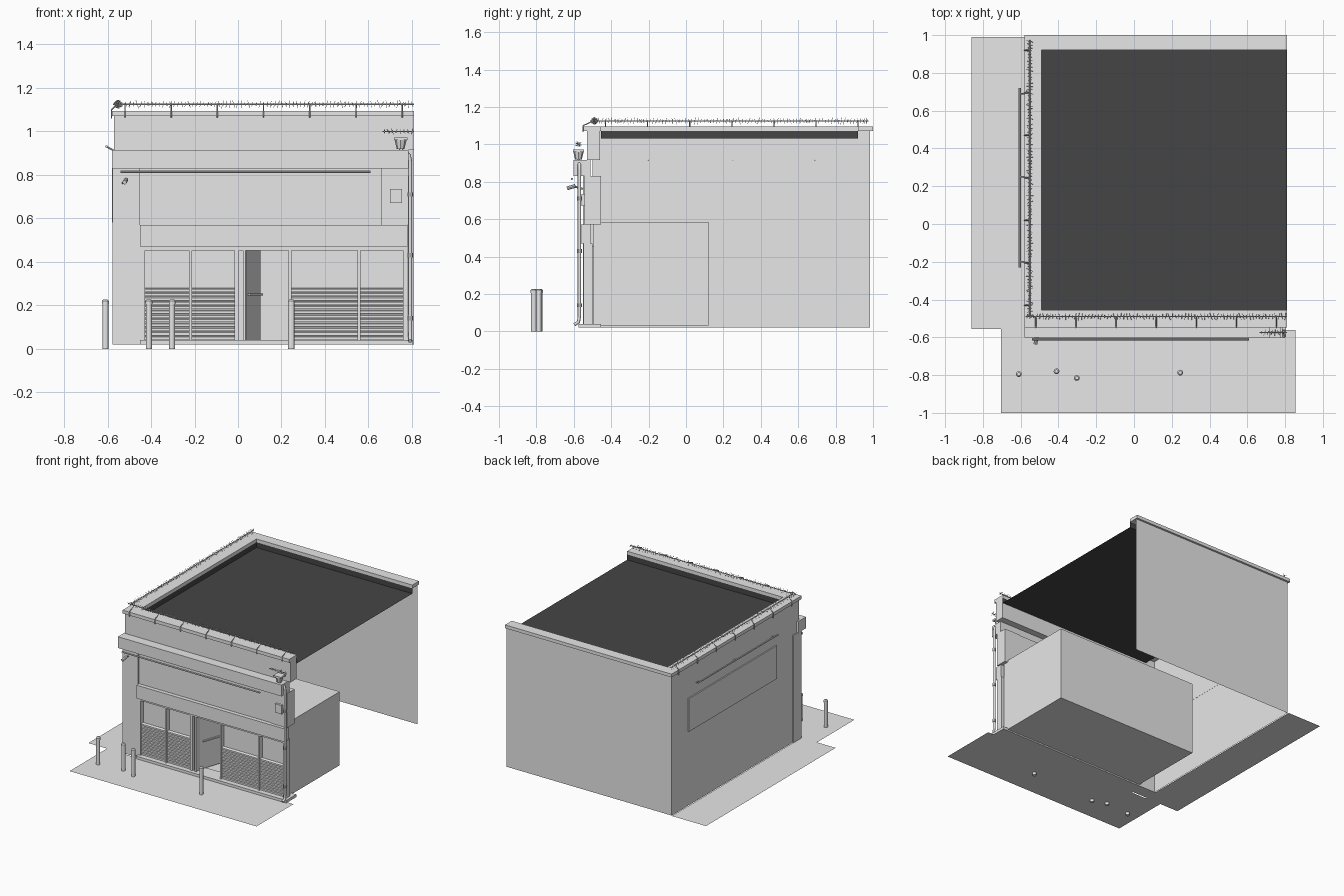
import bpy, bmesh, math, random
from mathutils import Vector

if "Cube" in bpy.data.objects:
    bpy.data.objects.remove(bpy.data.objects["Cube"])

random.seed(4)


def material(name, v):
    m = bpy.data.materials.new(name)
    m.diffuse_color = (v, v, v, 1)
    m.use_nodes = True
    m.node_tree.nodes["Principled BSDF"].inputs["Base Color"].default_value = m.diffuse_color
    return m


GREY = material("plain_grey", 0.8)
DARK = material("roof_felt_dark", 0.06)


def finish(name, bm, mat=GREY):
    me = bpy.data.meshes.new(name)
    bm.to_mesh(me)
    bm.free()
    me.materials.append(mat)
    ob = bpy.data.objects.new(name, me)
    bpy.context.scene.collection.objects.link(ob)
    return ob


def add_box(bm, x0, x1, y0, y1, z0, z1):
    vs = bmesh.ops.create_cube(bm, size=1)["verts"]
    for v in vs:
        v.co = Vector(((x0 + x1) / 2 + v.co.x * (x1 - x0),
                       (y0 + y1) / 2 + v.co.y * (y1 - y0),
                       (z0 + z1) / 2 + v.co.z * (z1 - z0)))


def boxes(name, *dims):
    bm = bmesh.new()
    for d in dims:
        add_box(bm, *d)
    return finish(name, bm)


def sheets(name, polys, mat=GREY):
    bm = bmesh.new()
    for p in polys:
        bm.faces.new([bm.verts.new(c) for c in p])
    return finish(name, bm, mat)


def add_rod(bm, a, b, r, sides=6, r2=None, caps=True):
    a, b = Vector(a), Vector(b)
    vs = bmesh.ops.create_cone(bm, cap_ends=caps, segments=sides, radius1=r,
                               radius2=r if r2 is None else r2,
                               depth=(b - a).length)["verts"]
    rot = (b - a).to_track_quat('Z', 'Y').to_matrix()
    for v in vs:
        v.co = rot @ v.co + (a + b) / 2


def rods(name, *items):
    bm = bmesh.new()
    for it in items:
        add_rod(bm, *it)
    return finish(name, bm)


def pipe(name, pts, r):
    cu = bpy.data.curves.new(name, 'CURVE')
    cu.dimensions = '3D'
    cu.bevel_depth = r
    cu.bevel_resolution = 2
    cu.use_fill_caps = True
    sp = cu.splines.new('POLY')
    sp.points.add(len(pts) - 1)
    for p, c in zip(sp.points, pts):
        p.co = (*c, 1)
    cu.materials.append(GREY)
    ob = bpy.data.objects.new(name, cu)
    bpy.context.scene.collection.objects.link(ob)


# pavement, an L around the front and left side
G = 0.02
sheets("pavement", [[(x, y, G) for x, y in (
    (-.705, -1), (.855, -1), (.855, -.56), (-.575, -.56),
    (-.575, .99), (-.86, .99), (-.86, -.555), (-.705, -.555))]])

# outer walls; right side stays open
sheets("left_and_back_walls", [
    [(-.57, .985, G), (-.57, -.5, G), (-.57, -.5, 1.075), (-.57, .985, 1.075)],
    [(.81, .985, G), (-.57, .985, G), (-.57, .985, 1.075), (.81, .985, 1.075)]])

# sunken roof with its upstand
R, T = 1.03, 1.07
a, b, c, d = (-.49, -.455), (-.49, .92), (.81, .92), (.81, -.455)
up = lambda p, q: [(*p, R), (*q, R), (*q, T), (*p, T)]
sheets("roof", [[(*p, R) for p in (a, d, c, b)], up(b, a), up(c, b), up(a, d)], DARK)

# parapet wall and coping
boxes("front_parapet", (-.57, .81, -.53, -.46, .915, 1.07))
boxes("coping", (-.58, .81, -.548, -.455, 1.07, 1.095),
      (-.58, -.49, -.455, .92, 1.07, 1.095),
      (-.58, .81, .92, 1.0, 1.07, 1.095))

# facade masonry and bands
boxes("left_pilaster", (-.578, -.45, -.55, -.455, G, .83))
boxes("upper_wall", (-.45, .66, -.535, -.46, .57, .83),
      (.66, .79, -.542, -.455, .57, .83))
boxes("fascia_sign", (-.58, .785, -.602, -.51, .83, .915))
boxes("lower_band", (-.45, .78, -.565, -.51, .47, .57))
boxes("door_sill", (-.45, .805, -.575, -.455, G, .04))
rods("sign_light_tube", ((-.54, -.61, .815), (.61, -.61, .815), .006, 8))

# shop interior, open to the front
x0, x1, y0, y1, z0, z1 = -.43, .765, -.495, .12, .03, .585
sheets("shop_room", [
    [(x0, y0, z0), (x1, y0, z0), (x1, y1, z0), (x0, y1, z0)],
    [(x0, y0, z1), (x1, y0, z1), (x1, y1, z1), (x0, y1, z1)],
    [(x0, y0, z0), (x0, y1, z0), (x0, y1, z1), (x0, y0, z1)],
    [(x1, y0, z0), (x1, y1, z0), (x1, y1, z1), (x1, y0, z1)],
    [(x0, y1, z0), (x1, y1, z0), (x1, y1, z1), (x0, y1, z1)]])

# shopfront frame, glazing and slatted lower panels
posts = [(-.45, -.428), (-.225, -.212), (-.015, .005), (.022, .035),
         (.232, .245), (.55, .563), (.76, .785)]
boxes("shopfront_frame", *[(p, q, -.548, -.5, .04, .47) for p, q in posts],
      (-.45, .785, -.548, -.5, .452, .47))
bays = [(-.428, -.225), (-.212, -.015), (.245, .55), (.563, .76)]
sheets("window_glass", [[(p, -.515, .04), (q, -.515, .04), (q, -.515, .455), (p, -.515, .455)]
                        for p, q in bays])
bm = bmesh.new()
for p, q in bays:
    for i in range(12):
        z = .045 + i * .02
        n = len(bm.verts)
        add_box(bm, p, q, -.54, -.522, z, z + .012)
        bm.verts.ensure_lookup_table()
        for v in bm.verts[n:]:          # tilt each slat downwards
            v.co.z -= (-.53 - v.co.y) * .3
finish("shutter_slats", bm)

# door leaf standing ajar
door = boxes("door", (0, .21, -.006, .006, .04, .455), (.02, .2, -.02, -.01, .245, .255))
door.location = (.03, -.5, 0)
door.rotation_euler = (0, 0, math.radians(71))

# bollards with a cap ring
bm = bmesh.new()
for x, y in ((-.61, -.795), (-.41, -.78), (-.303, -.815), (.245, -.787)):
    add_rod(bm, (x, y, 0), (x, y, .215), .014, 12)
    add_rod(bm, (x, y, .205), (x, y, .22), .0155, 12)
    add_rod(bm, (x, y, .22), (x, y, .227), .0155, 12, .009)
finish("bollards", bm)

# rain hopper and downpipe
bm = bmesh.new()
add_rod(bm, (.748, -.575, .92), (.748, -.575, .962), .018, 8, .028)
add_box(bm, .717, .779, -.604, -.546, .96, .972)
finish("rain_hopper", bm)
pipe("downpipe", [(.748, -.575, .925), (.752, -.575, .91), (.772, -.573, .905),
                  (.787, -.57, .89), (.792, -.57, .86), (.792, -.57, .08),
                  (.792, -.575, .05), (.792, -.598, .035)], .009)
rods("pipe_collars", *[((.792, -.57, z), (.792, -.57, z + .02), .013, 10)
                       for z in (.13, .42, .7)])

# alarm box and security camera
boxes("alarm_box", (.70, .755, -.558, -.54, .67, .735))
bm = bmesh.new()
add_rod(bm, (-.522, -.635, .765), (-.515, -.592, .778), .01, 8)
add_rod(bm, (-.518, -.6, .775), (-.53, -.55, .762), .005)
finish("security_camera", bm)

# advert panel and lamp rail on the left wall
boxes("side_panel", (-.579, -.569, -.26, .79, .58, .83))
bm = bmesh.new()
add_rod(bm, (-.605, -.23, .93), (-.605, .72, .93), .006, 8)
for y in (-.2, .25, .69):
    add_rod(bm, (-.605, y, .93), (-.57, y, .912), .004)
finish("side_lamp_rail", bm)

# barbed wire: a core strand with barbs along it
def barbed(name, a, b, step=.017):
    a, b = Vector(a), Vector(b)
    bm = bmesh.new()
    add_rod(bm, a, b, .003, 5)
    along = (b - a).normalized()
    side = along.cross(Vector((0, 0, 1)))
    n = int((b - a).length / step)
    for i in range(n):
        p = a.lerp(b, (i + .5) / n)
        ang = random.uniform(0, math.pi)
        for k in range(2):
            t = ang + k * math.pi / 2
            v = side * math.cos(t) + Vector((0, 0, math.sin(t)))
            v = (v + along * random.uniform(-.4, .4)) * random.uniform(.009, .02)
            add_rod(bm, p - v, p + v, .0013, 3)
    return finish(name, bm)


barbed("front_barbed_wire", (-.575, -.49, 1.125), (.81, -.49, 1.125))
barbed("left_barbed_wire", (-.552, -.49, 1.125), (-.552, .975, 1.125))
barbed("hopper_barbed_wire", (.665, -.575, 1.0), (.81, -.575, 1.0))

# bent brackets that carry the wire
bm = bmesh.new()
for i in range(7):
    x = -.52 + i * .2125
    add_rod(bm, (x, -.55, 1.065), (x, -.55, 1.1), .003, 4)
    add_rod(bm, (x, -.55, 1.1), (x, -.49, 1.128), .003, 4)
    y = -.43 + i * .225
    add_rod(bm, (-.582, y, 1.06), (-.582, y, 1.1), .003, 4)
    add_rod(bm, (-.582, y, 1.1), (-.552, y, 1.128), .003, 4)
finish("wire_brackets", bm)
